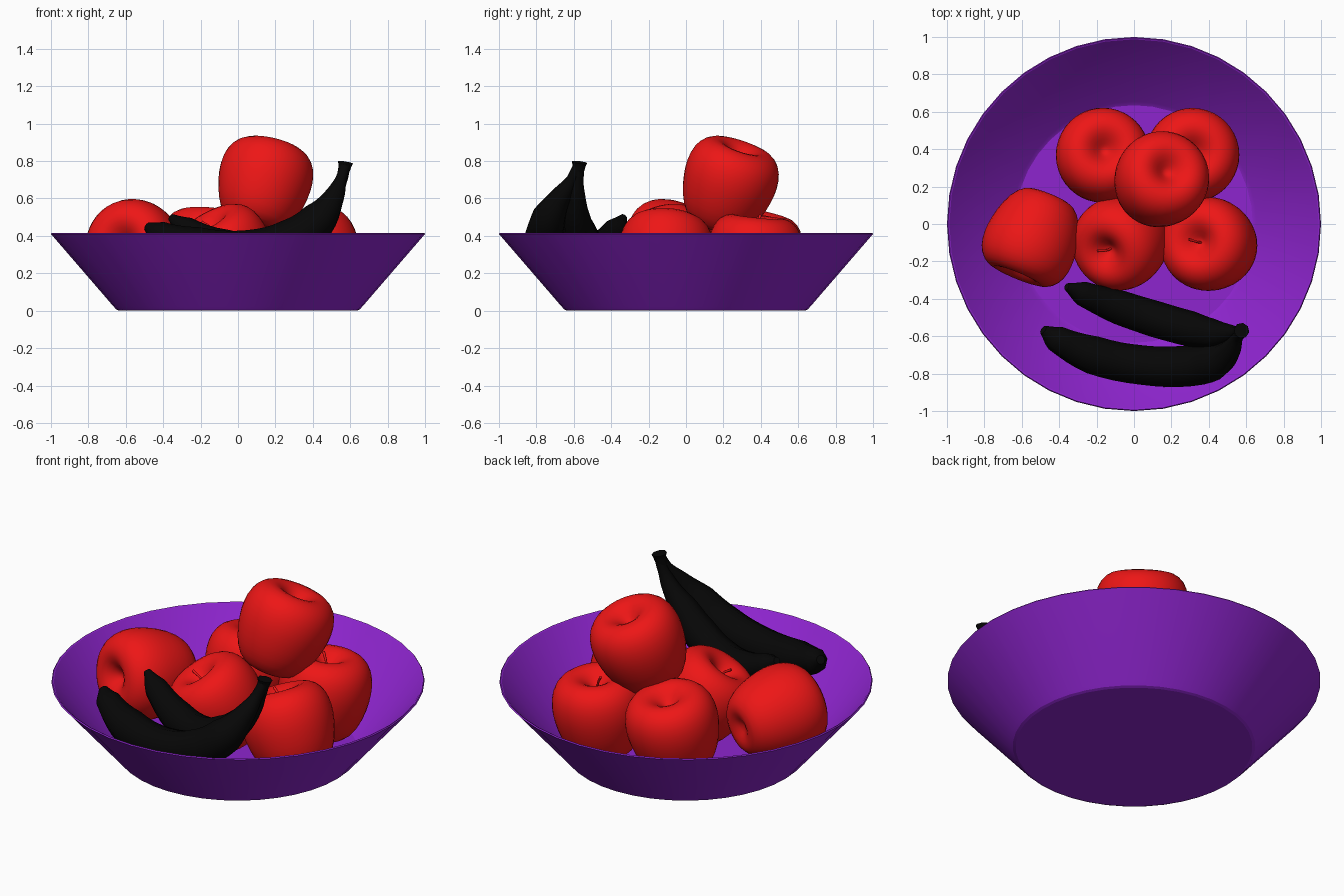
import bpy, bmesh, math
from mathutils import Vector, Matrix

if "Cube" in bpy.data.objects:
    bpy.data.objects.remove(bpy.data.objects["Cube"])


def material(name, rgb):
    m = bpy.data.materials.new(name)
    m.diffuse_color = (*rgb, 1)
    m.use_nodes = True
    m.node_tree.nodes["Principled BSDF"].inputs["Base Color"].default_value = m.diffuse_color
    return m


PURPLE = material("purple", (0.27, 0.018, 0.62))
RED = material("red", (0.85, 0.008, 0.008))
BLACK = material("black", (0.002, 0.002, 0.002))


def finish(ob, mat, angle):
    ob.data.materials.clear()
    ob.data.materials.append(mat)
    bpy.ops.object.select_all(action='DESELECT')
    ob.select_set(True)
    bpy.context.view_layer.objects.active = ob
    bpy.ops.object.shade_smooth_by_angle(angle=math.radians(angle))


def lathe(name, profile, sides, mat, angle=40, matrix=Matrix(), subdiv=0):
    """Revolve an (r, z) profile about z."""
    bm = bmesh.new()
    vs = [bm.verts.new((r, 0, z)) for r, z in profile]
    es = [bm.edges.new(p) for p in zip(vs, vs[1:])]
    bmesh.ops.spin(bm, geom=vs + es, cent=(0, 0, 0), axis=(0, 0, 1),
                   angle=math.tau, steps=sides)
    bmesh.ops.remove_doubles(bm, verts=bm.verts, dist=1e-5)
    bmesh.ops.recalc_face_normals(bm, faces=bm.faces)
    me = bpy.data.meshes.new(name)
    bm.to_mesh(me)
    bm.free()
    ob = bpy.data.objects.new(name, me)
    bpy.context.collection.objects.link(ob)
    ob.matrix_world = matrix
    finish(ob, mat, angle)
    if subdiv:
        mod = ob.modifiers.new("smooth", 'SUBSURF')
        mod.levels = mod.render_levels = subdiv
    return ob


def tube(name, points, mat, matrix=Matrix()):
    """Sweep a round section along (x, y, z, radius) points."""
    cu = bpy.data.curves.new(name, 'CURVE')
    cu.dimensions = '3D'
    cu.bevel_depth = 1
    cu.bevel_resolution = 2
    cu.resolution_u = 4
    cu.use_fill_caps = True
    sp = cu.splines.new('BEZIER')
    sp.bezier_points.add(len(points) - 1)
    for bp, (x, y, z, r) in zip(sp.bezier_points, points):
        bp.co = (x, y, z)
        bp.radius = r
        bp.handle_left_type = bp.handle_right_type = 'AUTO'
    ob = bpy.data.objects.new(name, cu)
    bpy.context.collection.objects.link(ob)
    ob.matrix_world = matrix
    bpy.ops.object.select_all(action='DESELECT')
    ob.select_set(True)
    bpy.context.view_layer.objects.active = ob
    bpy.ops.object.convert(target='MESH')
    ob = bpy.context.view_layer.objects.active
    finish(ob, mat, 50)
    return ob


# Bowl: thin flared wall with a flat foot
lathe("bowl", [(0, 0), (0.635, 0), (0.65, 0.006), (0.665, 0.022), (1.0, 0.41),
               (0.995, 0.416), (0.987, 0.412), (0.655, 0.03), (0.635, 0.018),
               (0, 0.018)], 40, PURPLE, 20)

# Apples: centre, direction of the stem end, and whether a stem shows
APPLE = [(0, -0.21), (0.05, -0.235), (0.11, -0.258), (0.175, -0.222),
         (0.226, -0.13), (0.252, -0.02), (0.258, 0.055), (0.246, 0.135),
         (0.205, 0.195), (0.14, 0.222), (0.08, 0.2), (0.035, 0.155), (0, 0.135)]
apples = {
    "apple_back_left": ((-0.17, 0.36, 0.315), (0.08, 0.22, 1), False),
    "apple_back_right": ((0.31, 0.365, 0.29), (0.05, 0.1, 1), True),
    "apple_middle": ((-0.06, -0.09, 0.305), (-0.45, -0.3, 0.84), True),
    "apple_right": ((0.41, -0.11, 0.295), (-0.35, 0.08, 0.9), True),
    "apple_left": ((-0.545, -0.08, 0.34), (-0.35, -0.85, 0.12), False),
    "apple_top": ((0.14, 0.23, 0.68), (0.22, 0.3, 0.9), False),
}
for name, (centre, axis, has_stem) in apples.items():
    rot = Vector((0, 0, 1)).rotation_difference(Vector(axis))
    mat = Matrix.Translation(centre) @ rot.to_matrix().to_4x4()
    lathe(name, APPLE, 20, RED, 80, mat, 1)
    if has_stem:
        tube(name + "_stem", [(0, 0, 0.12, 0.007), (-0.01, 0, 0.17, 0.006),
                              (-0.04, 0.01, 0.22, 0.008)], RED, mat)

# Bananas: two curved fruits meeting at a shared stem
tube("banana_outer", [
    (-0.485, -0.565, 0.45, 0.025), (-0.42, -0.61, 0.41, 0.07),
    (-0.22, -0.70, 0.345, 0.103), (0.05, -0.755, 0.325, 0.106),
    (0.28, -0.76, 0.38, 0.11), (0.43, -0.735, 0.485, 0.1),
    (0.51, -0.675, 0.60, 0.06), (0.55, -0.61, 0.70, 0.032),
    (0.575, -0.575, 0.78, 0.028)], BLACK)
tube("banana_inner", [
    (-0.36, -0.335, 0.50, 0.02), (-0.28, -0.37, 0.44, 0.065),
    (-0.08, -0.445, 0.345, 0.092), (0.12, -0.51, 0.33, 0.097),
    (0.30, -0.56, 0.40, 0.095), (0.42, -0.585, 0.50, 0.078),
    (0.505, -0.585, 0.60, 0.05), (0.55, -0.58, 0.69, 0.032),
    (0.575, -0.57, 0.78, 0.028)], BLACK)
tube("banana_stem", [(0.56, -0.58, 0.73, 0.03), (0.572, -0.572, 0.775, 0.035),
                     (0.575, -0.57, 0.793, 0.042)], BLACK)
